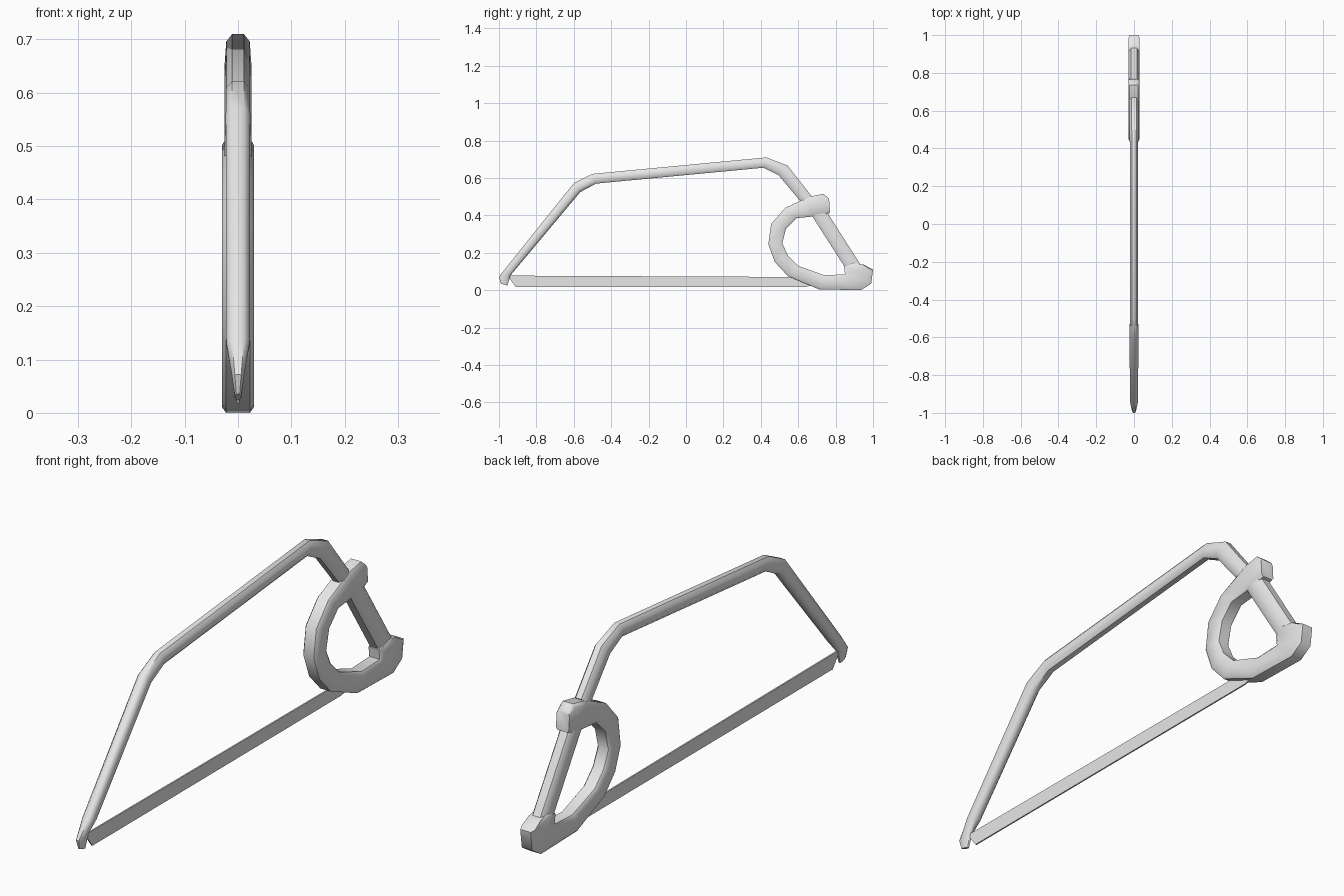
import bpy, bmesh, math

cube = bpy.data.objects.get("Cube")
if cube:
    bpy.data.objects.remove(cube, do_unlink=True)

grey = bpy.data.materials.new("light_grey")
grey.use_nodes = True
grey.diffuse_color = (0.8, 0.8, 0.8, 1)
grey.node_tree.nodes["Principled BSDF"].inputs["Base Color"].default_value = (0.8, 0.8, 0.8, 1)


def finish(name, bm, smooth_angle=None):
    bmesh.ops.recalc_face_normals(bm, faces=bm.faces)
    mesh = bpy.data.meshes.new(name)
    bm.to_mesh(mesh)
    bm.free()
    mesh.materials.append(grey)
    obj = bpy.data.objects.new(name, mesh)
    bpy.context.collection.objects.link(obj)
    if smooth_angle:
        bpy.ops.object.select_all(action='DESELECT')
        obj.select_set(True)
        bpy.context.view_layer.objects.active = obj
        bpy.ops.object.shade_smooth_by_angle(angle=math.radians(smooth_angle))
    return obj


def sweep(name, ribs, flat):
    """Eight-sided bar; each rib is outer y, z, inner y, z and half thickness."""
    bm = bmesh.new()
    section = [(1, flat), (flat, 1), (-flat, 1), (-1, flat),
               (-1, -flat), (-flat, -1), (flat, -1), (1, -flat)]
    rings = []
    for oy, oz, iy, iz, half in ribs:
        cy, cz, dy, dz = (oy + iy) / 2, (oz + iz) / 2, (oy - iy) / 2, (oz - iz) / 2
        rings.append([bm.verts.new((half * u, cy + dy * v, cz + dz * v)) for u, v in section])
    for a, b in zip(rings, rings[1:]):
        for i in range(8):
            j = (i + 1) % 8
            bm.faces.new((a[i], a[j], b[j], b[i]))
    bm.faces.new(rings[0])
    bm.faces.new(rings[-1])
    return finish(name, bm, 50)


# Bent frame, running from the pinched nose back into the heel
sweep("frame", [
    (-0.99, 0.035, -0.955, 0.025, 0.006),
    (-1.0, 0.072, -0.938, 0.08, 0.012),
    (-0.95, 0.135, -0.9, 0.125, 0.022),
    (-0.60, 0.572, -0.565, 0.525, 0.023),
    (-0.50, 0.622, -0.48, 0.57, 0.022),
    (0.43, 0.71, 0.415, 0.655, 0.022),
    (0.543, 0.667, 0.495, 0.615, 0.025),
    (0.67, 0.505, 0.62, 0.465, 0.025),
], 0.5)

# Rear grip post
sweep("grip_post", [
    (0.745, 0.44, 0.645, 0.44, 0.026),
    (0.765, 0.40, 0.675, 0.395, 0.028),
    (0.928, 0.145, 0.848, 0.125, 0.028),
    (0.955, 0.10, 0.875, 0.08, 0.028),
], 0.6)

# Looped hand guard with a collar at the top and a heel at the bottom
sweep("hand_guard", [
    (0.765, 0.49, 0.77, 0.415, 0.028),
    (0.735, 0.515, 0.745, 0.405, 0.03),
    (0.66, 0.50, 0.685, 0.395, 0.03),
    (0.53, 0.44, 0.59, 0.385, 0.03),
    (0.455, 0.355, 0.535, 0.33, 0.03),
    (0.44, 0.245, 0.515, 0.25, 0.03),
    (0.475, 0.15, 0.545, 0.185, 0.03),
    (0.545, 0.075, 0.60, 0.13, 0.03),
    (0.71, 0.005, 0.74, 0.08, 0.03),
    (0.935, 0.0, 0.85, 0.085, 0.03),
    (0.99, 0.035, 0.845, 0.125, 0.03),
    (1.0, 0.11, 0.86, 0.14, 0.03),
    (0.95, 0.137, 0.89, 0.147, 0.028),
], 0.75)

# Thin straight blade
bm = bmesh.new()
outline = [(-0.955, 0.078), (-0.91, 0.018), (0.64, 0.018), (0.76, 0.045), (0.76, 0.07)]
face = bm.faces.new([bm.verts.new((-0.003, y, z)) for y, z in outline])
side = bmesh.ops.extrude_face_region(bm, geom=[face])["geom"]
bmesh.ops.translate(bm, vec=(0.006, 0, 0),
                    verts=[v for v in side if isinstance(v, bmesh.types.BMVert)])
finish("blade", bm)
